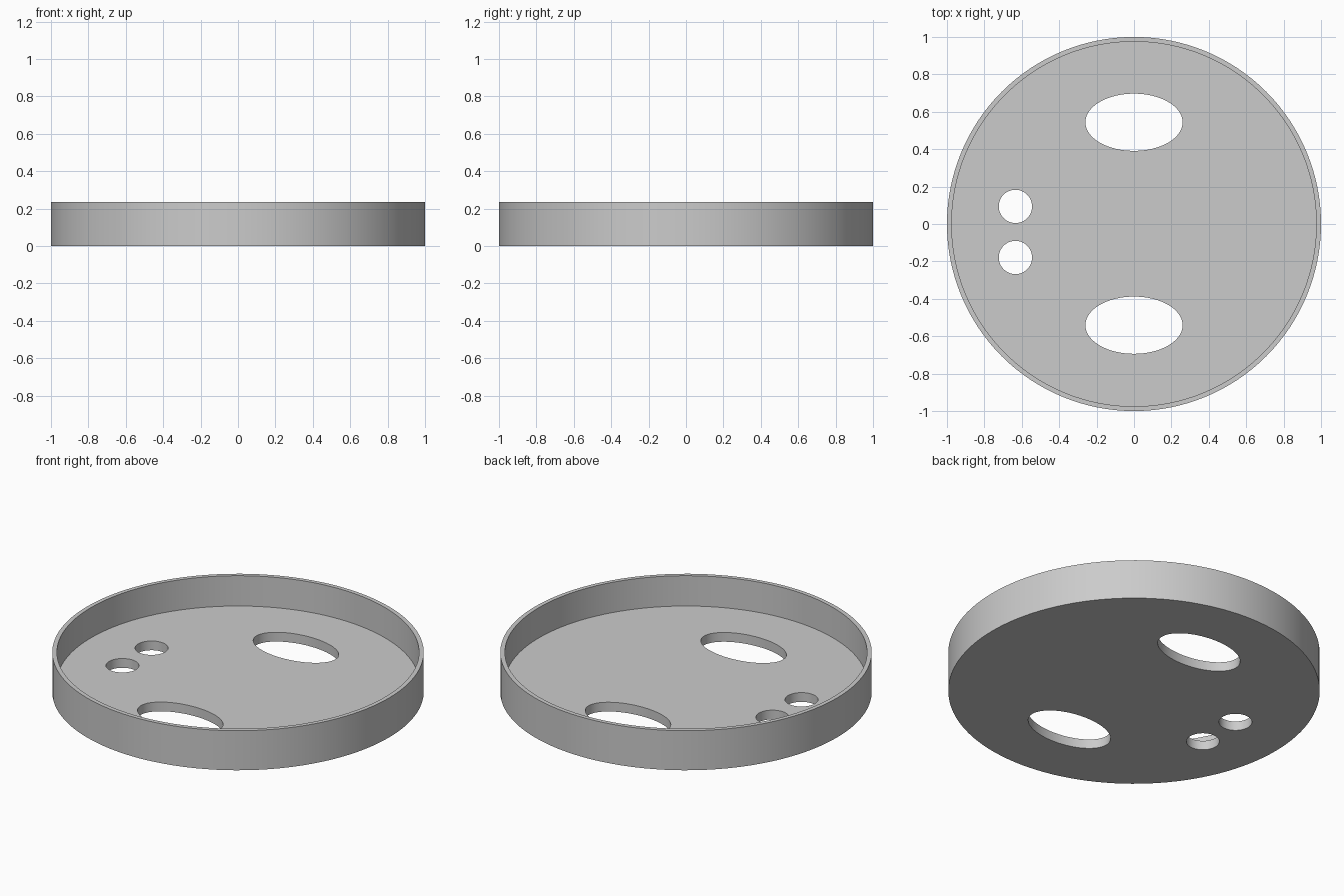
import bpy, bmesh, math
from mathutils import Matrix

if "Cube" in bpy.data.objects:
    bpy.data.objects.remove(bpy.data.objects["Cube"], do_unlink=True)

HEIGHT, FLOOR, INNER = 0.235, 0.055, 0.975

grey = bpy.data.materials.new("light grey")
grey.use_nodes = True
colour = (0.6, 0.6, 0.6, 1)
grey.diffuse_color = colour
grey.node_tree.nodes["Principled BSDF"].inputs["Base Color"].default_value = colour


def cylinder(name, x, y, rx, ry, z0, z1, segments):
    """Upright elliptical cylinder between two heights."""
    bm = bmesh.new()
    bmesh.ops.create_cone(bm, cap_ends=True, segments=segments,
                          radius1=1, radius2=1, depth=1)
    bm.transform(Matrix.Translation((x, y, (z0 + z1) / 2))
                 @ Matrix.Diagonal((rx, ry, z1 - z0, 1)))
    mesh = bpy.data.meshes.new(name)
    bm.to_mesh(mesh)
    bm.free()
    mesh.materials.append(grey)
    obj = bpy.data.objects.new(name, mesh)
    bpy.context.collection.objects.link(obj)
    return obj


# Solid disc that becomes the shallow lid
lid = cylinder("round_lid", 0, 0, 1, 1, 0, HEIGHT, 128)

# Recess, two oval openings and two small round holes
cutters = [
    cylinder("recess_cutter", 0, 0, INNER, INNER, FLOOR, HEIGHT + 0.1, 128),
    cylinder("back_oval_cutter", 0, 0.544, 0.26, 0.153, -0.1, 0.15, 64),
    cylinder("front_oval_cutter", 0, -0.541, 0.26, 0.153, -0.1, 0.15, 64),
    cylinder("back_hole_cutter", -0.634, 0.094, 0.089, 0.089, -0.1, 0.15, 48),
    cylinder("front_hole_cutter", -0.634, -0.179, 0.089, 0.089, -0.1, 0.15, 48),
]

bpy.ops.object.select_all(action="DESELECT")
lid.select_set(True)
bpy.context.view_layer.objects.active = lid
for cutter in cutters:
    cutter.hide_render = True
    cut = lid.modifiers.new(cutter.name, "BOOLEAN")
    cut.operation = "DIFFERENCE"
    cut.solver = "EXACT"
    cut.object = cutter
    bpy.ops.object.modifier_apply(modifier=cut.name)
    bpy.data.objects.remove(cutter, do_unlink=True)

# Smooth round walls with crisp rims
bpy.ops.object.shade_smooth_by_angle(angle=math.radians(30))
